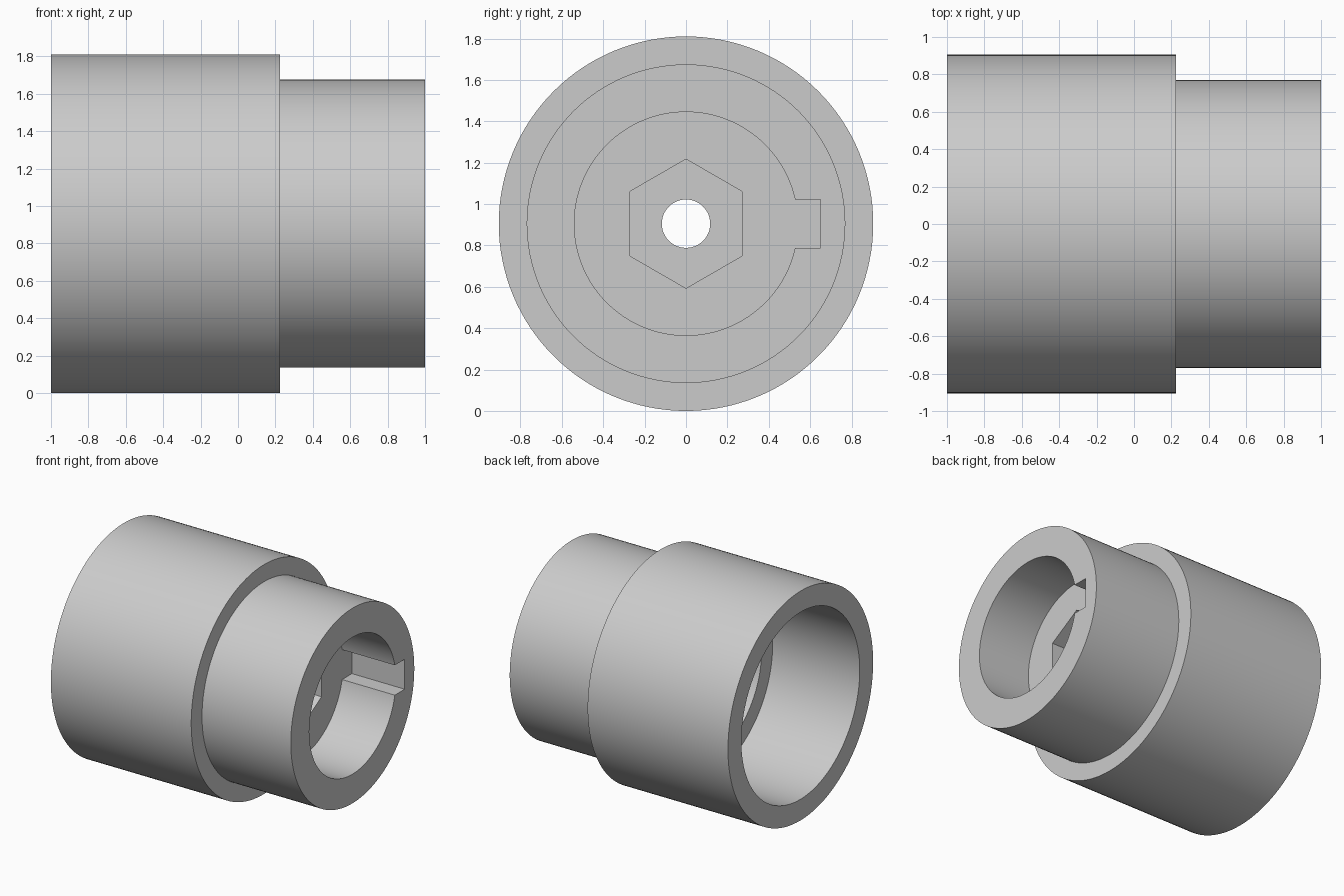
import bpy
import math
from mathutils import Matrix, Vector

cube = bpy.data.objects.get("Cube")
if cube:
    bpy.data.objects.remove(cube, do_unlink=True)

AXIS_Z = 0.905       # height of the sleeve's centre line
FLOOR_X = 0.54       # floor of the keyed socket
SEGMENTS = 128

grey = bpy.data.materials.new("plain_grey")
grey.use_nodes = True
colour = (0.6, 0.6, 0.6, 1)
grey.diffuse_color = colour
grey.node_tree.nodes["Principled BSDF"].inputs["Base Color"].default_value = colour


def prism(name, x0, x1, radius, sides=SEGMENTS):
    """Solid prism lying along x, with a vertex pointing up."""
    bpy.ops.mesh.primitive_cylinder_add(vertices=sides, radius=radius, depth=x1 - x0)
    obj = bpy.context.object
    obj.name = name
    obj.data.transform(Matrix.Rotation(math.pi / 2, 4, "Y"))
    if abs(max(v.co.z for v in obj.data.vertices) - radius) > 0.001:
        obj.data.transform(Matrix.Rotation(math.pi / sides, 4, "X"))
    obj.data.transform(Matrix.Translation(Vector(((x0 + x1) / 2, 0, AXIS_Z))))
    return obj


def combine(target, tool, operation):
    """Apply a boolean and remove the tool."""
    tool.hide_render = True
    mod = target.modifiers.new("shape", "BOOLEAN")
    mod.operation = operation
    mod.solver = "EXACT"
    mod.object = tool
    bpy.ops.object.select_all(action="DESELECT")
    target.select_set(True)
    bpy.context.view_layer.objects.active = target
    bpy.ops.object.modifier_apply(modifier=mod.name)
    bpy.data.objects.remove(tool, do_unlink=True)


# Stepped outer body
body = prism("stepped_sleeve", -1, 0.225, 0.905)
combine(body, prism("narrow_end", 0, 1, 0.77), "UNION")

# Wide socket with its inner recess, keyed socket, and centre hole
combine(body, prism("wide_socket", -1.1, -0.24, 0.738), "DIFFERENCE")
combine(body, prism("inner_recess", -0.4, -0.1, 0.6), "DIFFERENCE")
combine(body, prism("keyed_socket", FLOOR_X, 1.1, 0.54), "DIFFERENCE")
combine(body, prism("hex_pocket", 0.24, 0.7, 0.312, 6), "DIFFERENCE")
combine(body, prism("centre_hole", -0.5, 0.5, 0.117, 48), "DIFFERENCE")

# Keyway along one side of the keyed socket
bpy.ops.mesh.primitive_cube_add(size=1)
key = bpy.context.object
key.name = "keyway"
key.data.transform(Matrix.Diagonal((1.1 - FLOOR_X, 0.35, 0.236, 1)))
key.data.transform(Matrix.Translation(Vector(((1.1 + FLOOR_X) / 2, 0.475, AXIS_Z))))
combine(body, key, "DIFFERENCE")

# Finish
body.data.materials.clear()
body.data.materials.append(grey)
for face in body.data.polygons:
    face.material_index = 0
bpy.ops.object.select_all(action="DESELECT")
body.select_set(True)
bpy.context.view_layer.objects.active = body
bpy.ops.object.shade_smooth_by_angle(angle=math.radians(30))
